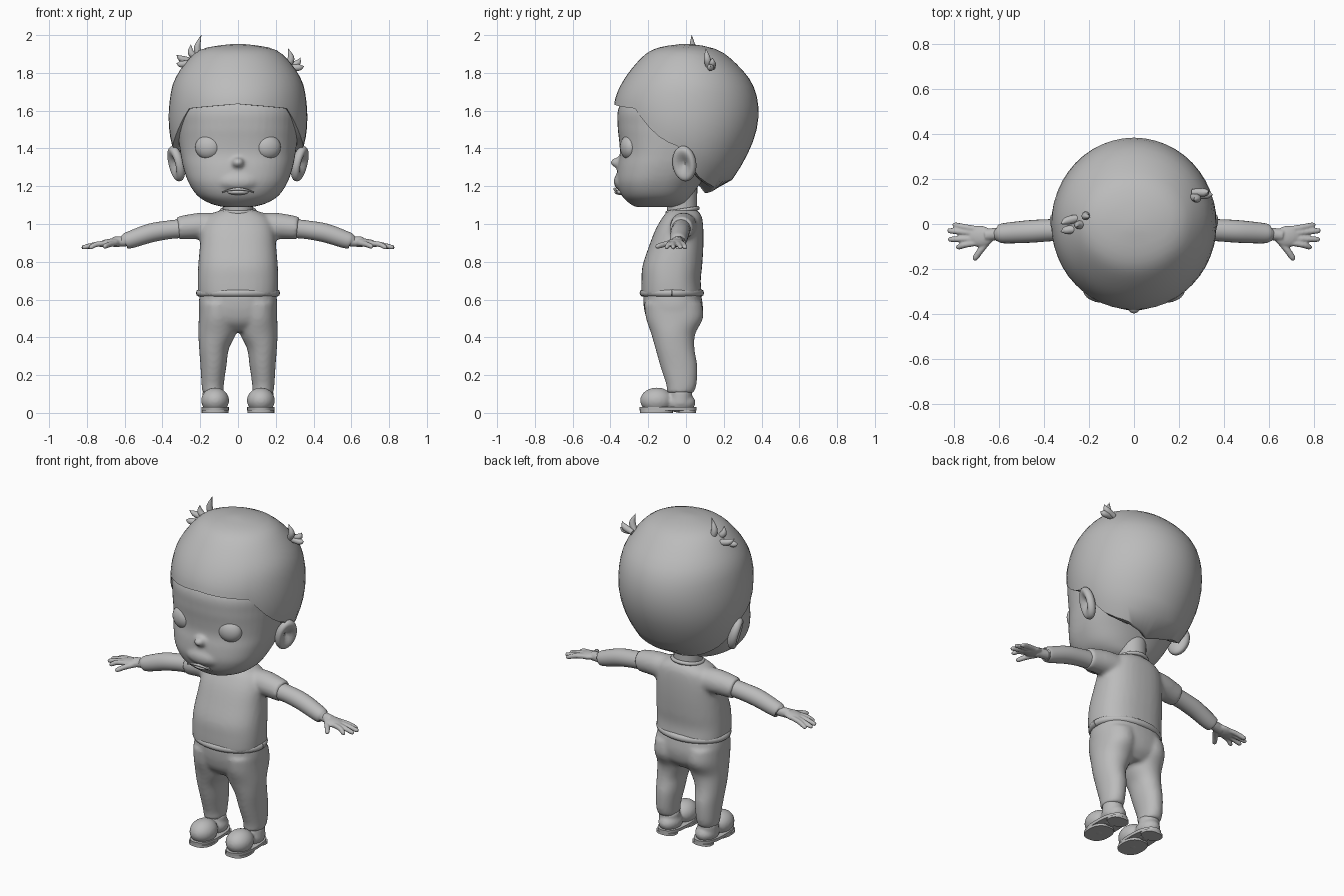
import bpy, bmesh
from math import sin, cos, pi, radians
from mathutils import Vector, Matrix

if "Cube" in bpy.data.objects:
    bpy.data.objects.remove(bpy.data.objects["Cube"])

grey = bpy.data.materials.new("plain grey")
grey.use_nodes = True
grey.diffuse_color = (0.5, 0.5, 0.5, 1)
grey.node_tree.nodes["Principled BSDF"].inputs["Base Color"].default_value = (0.5, 0.5, 0.5, 1)

SIDES = (("left", 1), ("right", -1))
POWER = 2.4


def resample(rows, k=5):
    """Catmull-Rom through rows of numbers."""
    v = [Vector(r) for r in rows]
    v = [v[0] * 2 - v[1]] + v + [v[-1] * 2 - v[-2]]
    out = []
    for a, b, c, d in zip(v, v[1:], v[2:], v[3:]):
        for i in range(k):
            t = i / k
            out.append((b * 2 + (c - a) * t + (a * 2 - b * 5 + c * 4 - d) * t ** 2
                        + (b * 3 - a - c * 3 + d) * t ** 3) / 2)
    return out + [v[-2]]


def skin(bm, rings):
    """Bridge rings of points and cap both ends."""
    rings = [[bm.verts.new(p) for p in ring] for ring in rings]
    n = len(rings[0])
    for a, b in zip(rings, rings[1:]):
        for i in range(n):
            j = (i + 1) % n
            bm.faces.new((a[i], a[j], b[j], b[i]))
    bm.faces.new(rings[0])
    bm.faces.new(rings[-1])


def loft(bm, rows, s=1, n=32, power=POWER):
    """Stack of rounded sections: height, centre x, half width, front y, back y."""
    rings = []
    for z, cx, hw, yf, yb in resample(rows):
        ring = []
        for i in range(n):
            c, d = cos(2 * pi * i / n), sin(2 * pi * i / n)
            x = abs(c) ** (2 / power) * (1 if c > 0 else -1)
            y = abs(d) ** (2 / power) * (1 if d > 0 else -1)
            ring.append((s * (cx + hw * x), (yf + yb) / 2 + (yb - yf) / 2 * y, z))
        rings.append(ring)
    skin(bm, rings)


def tube(bm, rows, s=1, n=14, k=5):
    """Round tube through rows of x, y, z, radius."""
    rows = resample(rows, k)
    pts = [Vector((s * r[0], r[1], r[2])) for r in rows]
    rings, last, q = [], None, None
    for i, (p, r) in enumerate(zip(pts, rows)):
        t = (pts[min(i + 1, len(pts) - 1)] - pts[max(i - 1, 0)]).normalized()
        q = t.to_track_quat("Z", "Y") if q is None else last.rotation_difference(t) @ q
        last = t
        rings.append([p + q @ Vector((cos(2 * pi * j / n), sin(2 * pi * j / n), 0)) * max(r[3], 0.001)
                      for j in range(n)])
    skin(bm, rings)


def hoop(bm, cy, z, rx, ry, r, tilt=0):
    tube(bm, [(rx * cos(a), cy + ry * sin(a), z + tilt * sin(a), r)
              for a in [2 * pi * i / 40 for i in range(41)]], n=10, k=1)


def ball(bm, centre, radii, s=1, rot=None, shape=None):
    verts = bmesh.ops.create_uvsphere(bm, u_segments=28, v_segments=18, radius=1)["verts"]
    m = (Matrix.Diagonal((s, 1, 1, 1)) @ Matrix.Translation(centre)
         @ (rot or Matrix()) @ Matrix.Diagonal((*radii, 1)))
    for v in verts:
        if shape:
            shape(v.co)
        v.co = m @ v.co


def finish(bm, name, voxel=None, smooth=6):
    bmesh.ops.recalc_face_normals(bm, faces=bm.faces)
    for f in bm.faces:
        f.smooth = True
    for e in bm.edges:
        e.smooth = e.calc_face_angle(0) < radians(50)
    me = bpy.data.meshes.new(name)
    bm.to_mesh(me)
    bm.free()
    me.materials.append(grey)
    ob = bpy.data.objects.new(name, me)
    bpy.context.collection.objects.link(ob)
    if voxel:
        rm = ob.modifiers.new("blend", "REMESH")
        rm.mode, rm.voxel_size, rm.use_smooth_shade = "VOXEL", voxel, True
        sm = ob.modifiers.new("soften", "SMOOTH")
        sm.factor, sm.iterations = 0.5, smooth


def face_y(x, hw=0.317, yf=0.355):
    return -yf * (1 - (abs(x) / hw) ** POWER) ** (1 / POWER)


# Head with nose and muzzle
bm = bmesh.new()
loft(bm, [(1.09, 0, .08, -.27, -.04), (1.11, 0, .15, -.30, .0), (1.15, 0, .215, -.34, .03),
          (1.22, 0, .262, -.365, .08), (1.30, 0, .29, -.362, .15), (1.37, 0, .304, -.35, .2),
          (1.44, 0, .314, -.354, .25), (1.52, 0, .32, -.362, .28), (1.62, 0, .32, -.355, .29),
          (1.74, 0, .26, -.27, .25)], n=48)
ball(bm, (0, -.36, 1.325), (.034, .04, .028))
ball(bm, (0, -.335, 1.225), (.11, .048, .05))
finish(bm, "head", 0.011)

# Mouth
bm = bmesh.new()
tube(bm, [(x, face_y(x, .262, .376), 1.185 - 2.5 * x * x, .008 - .06 * abs(x))
          for x in (-.085, -.05, 0, .05, .085)])
ball(bm, (0, -.348, 1.168), (.055, .03, .014))
finish(bm, "mouth")

# Eyes, brows and ears
def dish(co):
    if co.x > 0:
        r = (co.y ** 2 + co.z ** 2) ** .5
        co.x *= 1.7 * r - .25

for side, s in SIDES:
    bm = bmesh.new()
    ball(bm, (.16, -.303, 1.407), (.068, .044, .064), s, Matrix.Rotation(radians(15), 4, "Z"))
    finish(bm, side + "_eye")
    bm = bmesh.new()
    tube(bm, [(x, face_y(x) - .002, z, r) for x, z, r in
              ((.12, 1.535, .003), (.15, 1.567, .009), (.19, 1.577, .009), (.225, 1.56, .007), (.25, 1.52, .003))], s)
    finish(bm, side + "_eyebrow")
    bm = bmesh.new()
    turn = Matrix.Rotation(radians(-22), 4, "Z") @ Matrix.Rotation(radians(14), 4, "Y")
    ball(bm, (.326, -.008, 1.32), (.036, .066, .096), s, turn, dish)
    finish(bm, side + "_ear")

# Hair cap: columns run from the crown down to a hairline set by angle
profile = resample([(1.955, .01, .01, .01), (1.935, .16, .14, .13), (1.89, .245, .225, .22),
                    (1.77, .333, .325, .335), (1.65, .362, .378, .38), (1.52, .366, .378, .378),
                    (1.40, .345, .36, .34), (1.28, .295, .33, .275), (1.2, .23, .3, .21), (1.16, .17, .2, .1)])
hairline = [(0, 1.635), (48, 1.61), (52, 1.56), (62, 1.49), (72, 1.44), (84, 1.41),
            (95, 1.31), (106, 1.245), (120, 1.215), (145, 1.185), (180, 1.165)]

def lerp_rows(rows, key):
    for a, b in zip(rows, rows[1:]):
        if min(a[0], b[0]) - 1e-6 <= key <= max(a[0], b[0]) + 1e-6:
            t = (key - a[0]) / (b[0] - a[0])
            return [p + (q - p) * t for p, q in zip(a, b)]
    return list(rows[-1])

def hair_point(ang, t, inset=1.0):
    low = lerp_rows(hairline, abs(ang))[1]
    z = 1.955 - (1.955 - low) * (1 - cos(t * pi / 2))
    _, hw, yf, yb = lerp_rows(profile, z)
    c = cos(radians(ang))
    return (inset * hw * sin(radians(ang)), -inset * c * (yf if c > 0 else yb), z)

bm = bmesh.new()
angles = [-180 + 7.5 * i for i in range(48)]
rings = [[hair_point(a, i / 18) for a in angles] for i in range(1, 19)]
rings.append([hair_point(a, 1, .86) for a in angles])
rings.append([(.01 * sin(radians(a)), -.01 * cos(radians(a)), 1.28) for a in angles])
skin(bm, rings)
finish(bm, "hair_cap")

# Hair tufts: base and tip of each curved lock
locks = [((-.2, .04, 1.87), (-.195, .03, 2.0)), ((-.21, 0, 1.87), (-.25, -.01, 1.95)),
         ((-.23, .03, 1.86), (-.325, .0, 1.895)), ((-.24, -.02, 1.85), (-.325, -.035, 1.85)),
         ((.26, .12, 1.83), (.265, .105, 1.93)), ((.26, .13, 1.83), (.35, .13, 1.835)),
         ((.26, .14, 1.83), (.33, .14, 1.88))]
bm = bmesh.new()
for base, tip in locks:
    b, t = Vector(base), Vector(tip)
    mid = b.lerp(t, .5) + Vector((.018 if b.x > 0 else -.018, 0, -.004))
    tube(bm, [(*b, .016), (*mid, .018), (*t, .001)], n=10)
finish(bm, "hair_tufts")

# Neck
bm = bmesh.new()
tube(bm, [(0, -.015, 1.0, .085), (0, -.02, 1.08, .08), (0, -.025, 1.2, .085)], n=28)
finish(bm, "neck")

# Shirt with short sleeves
bm = bmesh.new()
loft(bm, [(.62, 0, .212, -.237, .085), (.7, 0, .214, -.236, .078), (.78, 0, .211, -.23, .086),
          (.88, 0, .202, -.197, .092), (.97, 0, .192, -.162, .092), (1.03, 0, .168, -.128, .086),
          (1.06, 0, .125, -.105, .072), (1.075, 0, .088, -.09, .055)])
for _, s in SIDES:
    tube(bm, [(.1, -.01, .985, .072), (.2, -.015, .99, .07), (.32, -.025, .978, .061)], s, n=24)
finish(bm, "shirt", 0.012)

bm = bmesh.new()
hoop(bm, -.075, .635, .202, .15, .021)
finish(bm, "shirt_hem")
bm = bmesh.new()
hoop(bm, -.018, 1.072, .086, .08, .011, .012)
finish(bm, "collar")

# Trousers
bm = bmesh.new()
loft(bm, [(.63, 0, .203, -.228, .08), (.55, 0, .208, -.222, .09), (.48, 0, .18, -.2, .075),
          (.43, 0, .08, -.15, .03)])
for _, s in SIDES:
    loft(bm, [(.58, .1, .105, -.222, .085), (.5, .105, .103, -.212, .09), (.42, .11, .1, -.185, .05),
              (.34, .127, .079, -.162, .045), (.25, .13, .069, -.137, .06), (.15, .134, .059, -.105, .056),
              (.105, .132, .056, -.1, .04)], s, power=2.1)
finish(bm, "trousers", 0.011)

for side, s in SIDES:
    # Long undersleeve
    bm = bmesh.new()
    tube(bm, [(.27, -.025, .978, .051), (.36, -.027, .97, .049), (.46, -.033, .953, .05),
              (.56, -.04, .92, .046), (.595, -.042, .909, .041), (.6, -.042, .907, .03)], s, n=24)
    finish(bm, side + "_undersleeve")

    # Hand with four fingers and a thumb
    bm = bmesh.new()
    tube(bm, [(.57, -.042, .913, .029), (.61, -.044, .908, .028), (.66, -.05, .905, .028)], s)
    ball(bm, (.685, -.055, .9), (.062, .047, .021), s, Matrix.Rotation(radians(10), 4, "Y"))
    for y0, x1, y1 in ((-.024, .805, -.005), (-.044, .828, -.03), (-.065, .825, -.068), (-.082, .79, -.102)):
        tube(bm, [(.69, y0, .9, .014), (.75, (y0 + y1) / 2, .892, .014),
                  (x1 - .012, y1, .877, .012), (x1, y1, .874, .006)], s)
    tube(bm, [(.64, -.065, .9, .016), (.68, -.115, .892, .015), (.704, -.15, .882, .013), (.71, -.162, .88, .006)], s)
    finish(bm, side + "_hand", 0.005, 3)

    # Rounded shoe on a sole with a separate heel
    bm = bmesh.new()
    ball(bm, (.121, -.155, .066), (.074, .088, .068), s)
    ball(bm, (.123, -.03, .055), (.062, .08, .055), s)
    tube(bm, [(.128, -.03, .05, .06), (.13, -.025, .12, .058)], s, n=24)
    finish(bm, side + "_shoe", 0.008, 5)
    bm = bmesh.new()
    loft(bm, [(.013, .121, .072, -.245, .055), (.03, .121, .073, -.247, .056)], s)
    loft(bm, [(0, .121, .071, -.243, -.07), (.014, .121, .071, -.243, -.07)], s)
    loft(bm, [(0, .121, .062, -.04, .054), (.014, .121, .062, -.04, .054)], s)
    finish(bm, side + "_sole")
